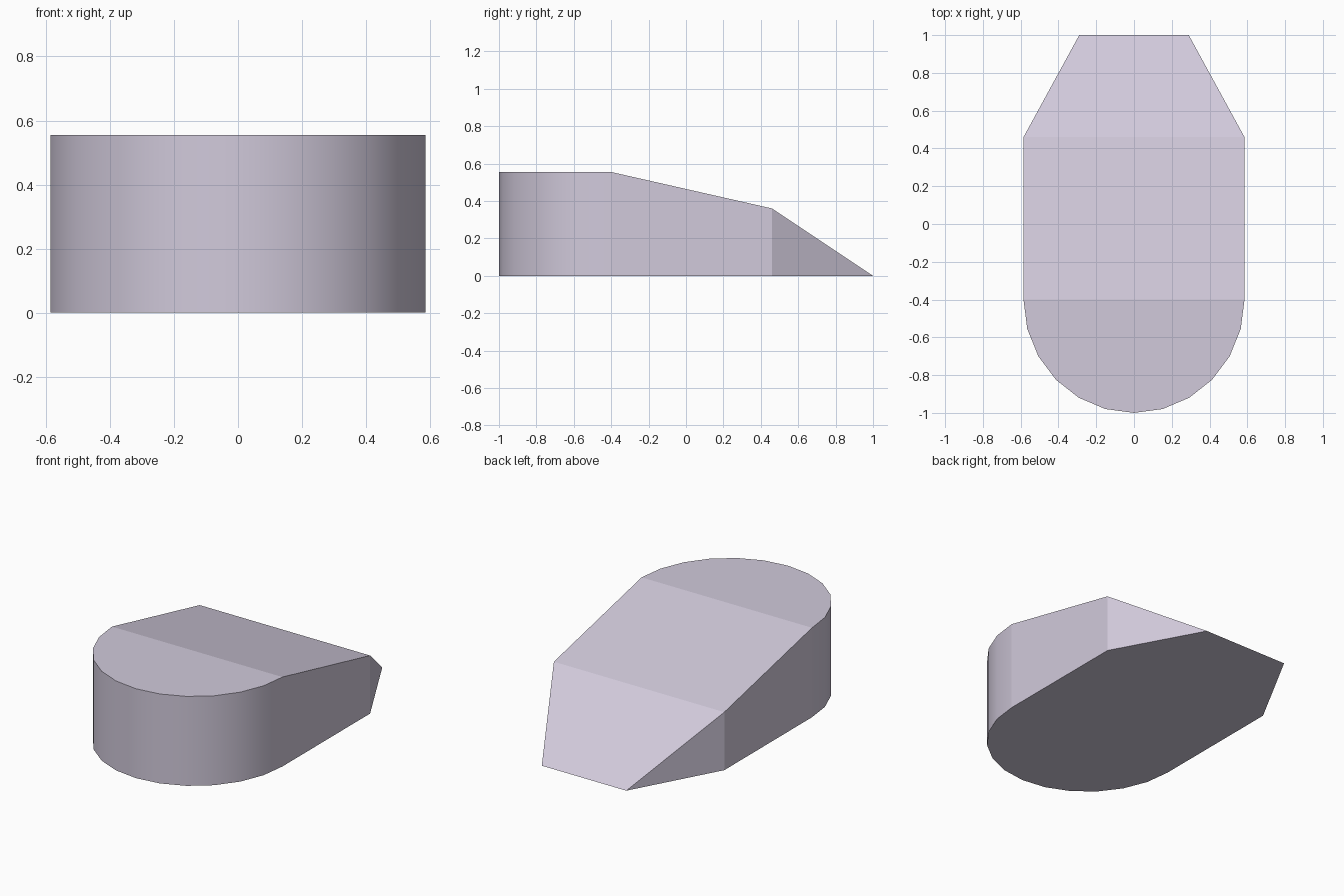
import bpy, bmesh, math

if "Cube" in bpy.data.objects:
    bpy.data.objects.remove(bpy.data.objects["Cube"])

W, TIP = 0.585, 0.29          # half width of the body and of the tip
Y_ARC, Y_BEND, Y_TIP = -0.4, 0.46, 1.0
H_ARC, H_BEND = 0.555, 0.36
SEG = 12                      # sides of the rounded end

mat = bpy.data.materials.new("pale lilac grey")
mat.diffuse_color = (0.64, 0.59, 0.71, 1)
mat.use_nodes = True
mat.node_tree.nodes["Principled BSDF"].inputs["Base Color"].default_value = mat.diffuse_color

bm = bmesh.new()


def column(x, y, h):
    """A ground vertex and the one straight above it."""
    return bm.verts.new((x, y, 0)), bm.verts.new((x, y, h))


# Rounded end, running from left to right round the front
arc = [column(-W * math.cos(math.pi * i / SEG),
              Y_ARC - 0.6 * math.sin(math.pi * i / SEG), H_ARC)
       for i in range(SEG + 1)]
bend_l, bend_r = (column(s * W, Y_BEND, H_BEND) for s in (-1, 1))
tip_l, tip_r = (bm.verts.new((s * TIP, Y_TIP, 0)) for s in (-1, 1))

# Vertical walls; only the curved part is smooth
ring = [bend_l] + arc + [bend_r]
for i, (a, b) in enumerate(zip(ring, ring[1:])):
    wall = bm.faces.new((a[0], b[0], b[1], a[1]))
    wall.smooth = 0 < i <= SEG

# Tapered cheeks beside the tip
bm.faces.new((bend_r[0], tip_r, bend_r[1]))
bm.faces.new((tip_l, bend_l[0], bend_l[1]))

# Level top, gentle slope, steep nose and underside
bm.faces.new([c[1] for c in arc])
bm.faces.new((arc[0][1], arc[-1][1], bend_r[1], bend_l[1]))
bm.faces.new((bend_l[1], bend_r[1], tip_r, tip_l))
bm.faces.new([c[0] for c in ring] + [tip_r, tip_l])
bmesh.ops.recalc_face_normals(bm, faces=bm.faces[:])

mesh = bpy.data.meshes.new("wedge_body")
bm.to_mesh(mesh)
bm.free()
mesh.materials.append(mat)
body = bpy.data.objects.new("wedge_body", mesh)
bpy.context.collection.objects.link(body)
